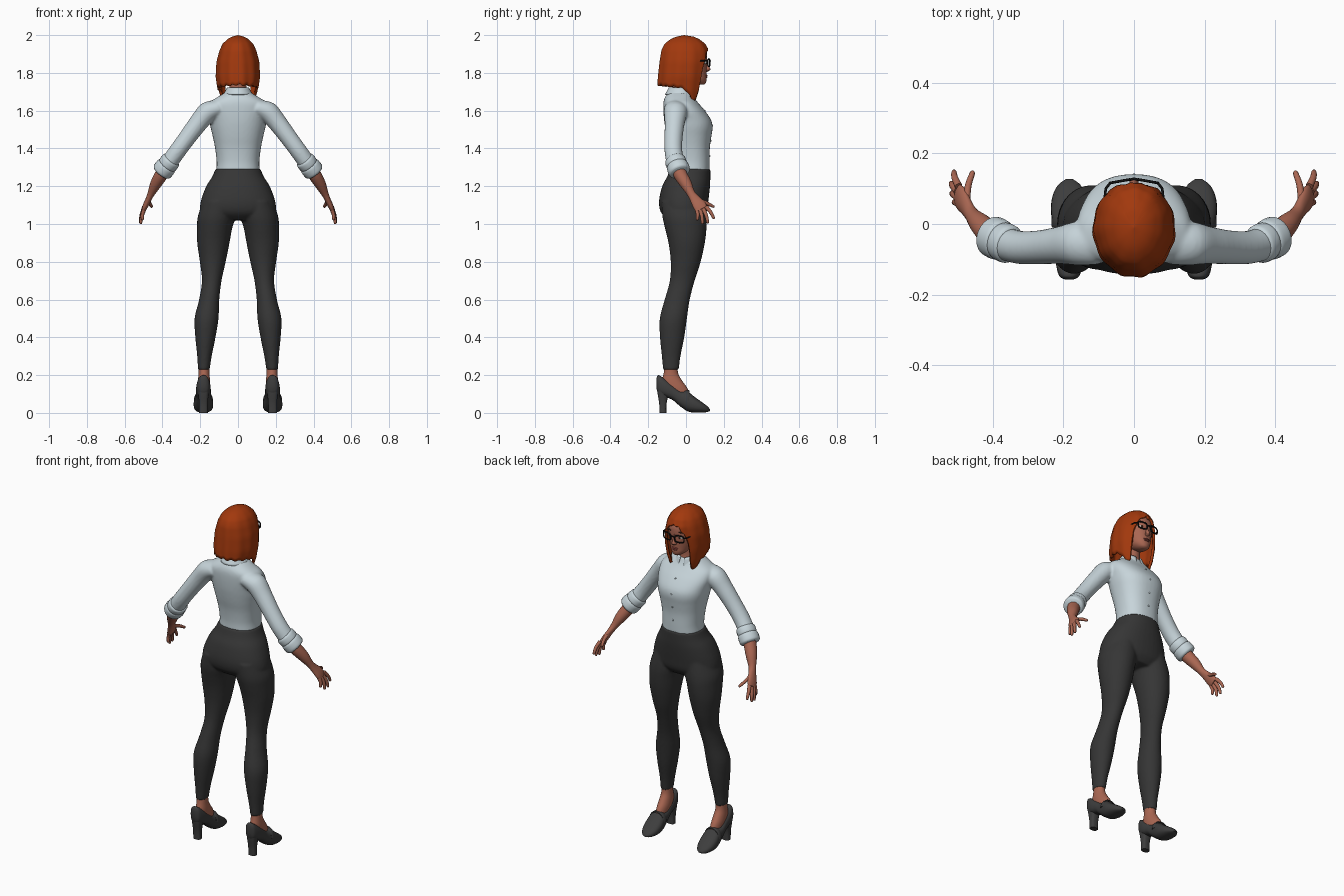
import bpy, bmesh, math
from mathutils import Vector as V

cube = bpy.data.objects.get("Cube")
if cube:
    bpy.data.objects.remove(cube)


def material(name, *rgb):
    m = bpy.data.materials.new(name)
    m.use_nodes = True
    m.diffuse_color = (*rgb, 1)
    bsdf = next(n for n in m.node_tree.nodes if n.type == "BSDF_PRINCIPLED")
    bsdf.inputs["Base Color"].default_value = (*rgb, 1)
    return m


HAIR = material("auburn hair", .36, .04, .004)
SHIRT = material("pale grey cotton", .57, .66, .70)
CLOTH = material("charcoal cloth", .036, .036, .036)
LEATHER = material("dark leather", .047, .047, .047)
SKIN = material("warm brown skin", .40, .135, .085)
FRAME = material("black plastic", .006, .006, .006)
WHITE = material("eye white", .7, .7, .68)
BROWN = material("dark brown", .05, .018, .008)
LIP = material("muted rose", .30, .07, .055)


def finish(name, bm, mat, mirror=False, voxel=0, thick=0):
    """Turn a bmesh into a smooth shaded object with its modifiers."""
    bmesh.ops.recalc_face_normals(bm, faces=bm.faces[:])
    me = bpy.data.meshes.new(name)
    bm.to_mesh(me)
    bm.free()
    me.materials.append(mat)
    ob = bpy.data.objects.new(name, me)
    bpy.context.collection.objects.link(ob)
    for p in me.polygons:
        p.use_smooth = True
    if voxel:
        mod = ob.modifiers.new("blend", "REMESH")
        mod.mode, mod.voxel_size, mod.use_smooth_shade = "VOXEL", voxel, True
        mod = ob.modifiers.new("soften", "SMOOTH")
        mod.factor, mod.iterations = .5, 5
    else:
        bpy.ops.object.select_all(action="DESELECT")
        bpy.context.view_layer.objects.active = ob
        ob.select_set(True)
        bpy.ops.object.shade_smooth_by_angle(angle=math.radians(50))
    if thick:
        mod = ob.modifiers.new("thickness", "SOLIDIFY")
        mod.thickness, mod.offset = thick, -1
    if mirror:
        ob.modifiers.new("mirror", "MIRROR")
    return ob


def spline(a, b, c, d, t):
    return (b * 2 + (c - a) * t + (a * 2 - b * 5 + c * 4 - d) * t * t
            + (b * 3 - a - c * 3 + d) * t ** 3) * .5


def power(x, p):
    return math.copysign(abs(x) ** (2 / p), x)


def loft(bm, rings, n=24, p=2, steps=4):
    """Skin smooth superelliptic rings given as (centre, u, v)."""
    fine, last = [], len(rings) - 1
    for i in range(last):
        four = [rings[max(0, min(last, i + k))] for k in (-1, 0, 1, 2)]
        for s in range(steps):
            fine.append([spline(*q, s / steps) for q in zip(*four)])
    fine.append(rings[-1])
    loops = []
    for c, u, v in fine:
        angles = [math.tau * k / n for k in range(n)]
        loops.append([bm.verts.new(c + u * power(math.cos(a), p) + v * power(math.sin(a), p))
                      for a in angles])
    for a, b in zip(loops, loops[1:]):
        for k in range(n):
            bm.faces.new((a[k], a[k - 1], b[k - 1], b[k]))
    bm.faces.new(loops[0])
    bm.faces.new(loops[-1][::-1])


def level(z, x0, x1, y0, y1):
    """Horizontal ring from its extents."""
    return (V(((x0 + x1) / 2, (y0 + y1) / 2, z)), V(((x1 - x0) / 2, 0, 0)), V((0, (y1 - y0) / 2, 0)))


def body(rows):
    return [level(z, -r, r, b, f) for z, r, b, f in rows]


def path(points, s=1):
    """Rings square to a path of (x, y, z, thickness, breadth)."""
    pos, rings = [V((x * s, y, z)) for x, y, z, *_ in points], []
    for i, (*_, ra, rb) in enumerate(points):
        t = (pos[min(i + 1, len(pos) - 1)] - pos[max(i - 1, 0)]).normalized()
        v = V((0, 1, 0))
        v = (v - t * v.dot(t)).normalized()
        rings.append((pos[i], v.cross(t) * ra, v * rb))
    return rings


def sheet(bm, fn, nu, nv):
    """Open grid surface from fn(u, v)."""
    g = [[bm.verts.new(fn(i / nu, j / nv)) for j in range(nv + 1)] for i in range(nu + 1)]
    for i in range(nu):
        for j in range(nv):
            bm.faces.new((g[i][j], g[i + 1][j], g[i + 1][j + 1], g[i][j + 1]))
    bmesh.ops.remove_doubles(bm, verts=bm.verts[:], dist=1e-5)


def blob(name, mat, centre, size, mirror=False):
    bm = bmesh.new()
    bmesh.ops.create_uvsphere(bm, u_segments=16, v_segments=10, radius=1)
    for v in bm.verts:
        v.co = V([c + s * x for c, s, x in zip(centre, size, v.co)])
    finish(name, bm, mat, mirror)


def lookup(table, x):
    for (a, *p), (b, *q) in zip(table, table[1:]):
        if a <= x <= b:
            t = (x - a) / (b - a)
            return [m + (k - m) * t for m, k in zip(p, q)]
    return table[0][1:] if x < table[0][0] else table[-1][1:]


# Trousers: hips blended with both legs
bm = bmesh.new()
loft(bm, body([(1.02, .12, -.09, .08), (1.06, .195, -.132, .108), (1.12, .197, -.143, .118),
               (1.2, .168, -.126, .127), (1.25, .137, -.1, .129), (1.292, .119, -.083, .129)]), 40, 2.2)
LEG = [(1.12, .015, .185, -.13, .1), (1.04, .013, .213, -.125, .109), (.98, .03, .217, -.112, .109),
       (.9, .045, .216, -.093, .1), (.8, .065, .202, -.081, .078), (.7, .087, .191, -.086, .046),
       (.6, .099, .206, -.113, .02), (.5, .103, .23, -.139, .005), (.4, .119, .226, -.138, -.009),
       (.3, .139, .216, -.128, -.029), (.228, .15, .212, -.122, -.038)]
for s in (1, -1):
    loft(bm, [level(z, a * s, b * s, y0, y1) for z, a, b, y0, y1 in LEG], 28)
finish("trousers", bm, CLOTH, voxel=.007)

# Shirt: torso blended with both sleeves
bm = bmesh.new()
loft(bm, body([(1.28, .115, -.077, .124), (1.33, .113, -.077, .125), (1.4, .121, -.086, .126),
               (1.46, .133, -.1, .134), (1.51, .145, -.11, .141), (1.55, .152, -.116, .133),
               (1.6, .162, -.12, .1), (1.64, .155, -.12, .066), (1.668, .115, -.113, .045),
               (1.7, .062, -.092, .03)]), 40, 2.3)
SLEEVE = [(.1, -.055, 1.615, .045, .06), (.16, -.055, 1.593, .055, .062), (.21, -.06, 1.535, .05, .053),
          (.27, -.066, 1.455, .046, .048), (.325, -.066, 1.38, .045, .047), (.375, -.052, 1.31, .045, .048)]
for s in (1, -1):
    loft(bm, path(SLEEVE, s), 24)
finish("shirt", bm, SHIRT, voxel=.007)

# Rolled cuffs
bm = bmesh.new()
for a, b, r in ((0, .5, .052), (.42, 1, .055)):
    ends = [V((.35, -.06, 1.342)).lerp(V((.407, -.032, 1.272)), t) for t in (a, a * .8 + b * .2, a * .2 + b * .8, b)]
    loft(bm, path([(*e, r * k, r * k * 1.06) for e, k in zip(ends, (.88, 1, 1, .86))]), 24)
finish("sleeve_cuffs", bm, SHIRT, True)

# Folded collar, open at the front
def collar(u, v):
    a = math.radians(14 + 332 * u)
    front = max(0, math.cos(a)) ** 2
    r = .058 + .02 * v
    return V((r * math.sin(a), -.027 + (r + .006) * math.cos(a), 1.722 - .018 * front - v * (.036 + .03 * front)))

bm = bmesh.new()
sheet(bm, collar, 36, 4)
finish("collar", bm, SHIRT, thick=.006)

# Shirt buttons
for z in (1.6, 1.52, 1.44, 1.36):
    y = lookup([(1.33, .125), (1.4, .126), (1.46, .134), (1.51, .141), (1.55, .133), (1.6, .1)], z)[0]
    blob("shirt_button", SHIRT, (0, y, z), (.005, .004, .005))

# Forearms with hands and fingers
bm = bmesh.new()
loft(bm, path([(.375, -.05, 1.31, .036, .036), (.405, -.03, 1.262, .035, .036), (.435, .0, 1.212, .03, .031),
               (.458, .025, 1.165, .02, .022), (.472, .045, 1.135, .016, .026), (.488, .07, 1.1, .015, .035),
               (.498, .084, 1.077, .011, .032)]), 20)
FINGERS = [((.497, .058, 1.075), (.507, .06, 1.02)), ((.499, .075, 1.075), (.516, .088, 1.0)),
           ((.499, .092, 1.08), (.518, .117, 1.004)), ((.496, .106, 1.092), (.51, .15, 1.027)),
           ((.474, .06, 1.128), (.456, .15, 1.09))]
for a, b in FINGERS:
    a, b = V(a), V(b)
    mid = a.lerp(b, .5) + V((.004, .003, .002))
    loft(bm, path([(*p, r, r) for p, r in ((a, .011), (mid, .0095), (a.lerp(b, .92), .0075), (b, .003))]), 10, 2, 3)
finish("arms_and_hands", bm, SKIN, True)

# Ankles and insteps
bm = bmesh.new()
loft(bm, [level(z, .18 - r, .18 + r, a, b) for z, r, a, b in
          ((.27, .03, -.11, -.045), (.21, .029, -.118, -.042), (.17, .032, -.128, -.02),
           (.135, .033, -.125, .005), (.1, .03, -.11, .02))], 20)
finish("ankles", bm, SKIN, True)

# Heeled shoes: upper, block heel and strap
SHOE = [(-.157, .012, .135, .18), (-.146, .029, .1, .2), (-.11, .038, .085, .178), (-.07, .039, .068, .148),
        (-.03, .042, .034, .118), (.01, .049, .008, .112), (.045, .052, .002, .085), (.08, .047, .002, .06),
        (.11, .032, .004, .038), (.127, .01, .01, .02)]
bm = bmesh.new()
loft(bm, [(V((.183, y, (a + b) / 2)), V((w, 0, 0)), V((0, 0, (b - a) / 2))) for y, w, a, b in SHOE], 24, 2.5)
loft(bm, [level(z, .183 - r, .183 + r, a, b) for z, r, a, b in
          ((0, .023, -.14, -.104), (.05, .023, -.142, -.103), (.1, .028, -.15, -.09), (.14, .034, -.154, -.07))], 20, 3)
loft(bm, [(V((.183 + .046 * math.cos(a), .004, .066 + .05 * math.sin(a))),
           V((.005 * math.cos(a), 0, .005 * math.sin(a))), V((0, .014, 0)))
          for a in [math.pi * k / 8 for k in range(9)]], 10, 3, 2)
finish("shoes", bm, LEATHER, True)

# Neck and head
bm = bmesh.new()
loft(bm, body([(1.64, .06, -.08, .045), (1.68, .052, -.078, .032), (1.72, .045, -.07, .025), (1.8, .045, -.07, .03)]))
finish("neck", bm, SKIN)
bm = bmesh.new()
loft(bm, body([(1.738, .014, .06, .094), (1.746, .03, .03, .104), (1.765, .05, -.02, .109), (1.79, .063, -.06, .109),
               (1.82, .072, -.085, .11), (1.86, .08, -.1, .111), (1.91, .08, -.105, .108), (1.95, .06, -.09, .08),
               (1.965, .03, -.06, .04)]), 32, 2.15)
loft(bm, body([(1.806, .005, .1, .115), (1.814, .014, .1, .126), (1.822, .011, .1, .129), (1.845, .007, .1, .118),
               (1.87, .006, .1, .113)]), 12)
finish("head", bm, SKIN)
blob("upper_lip", LIP, (0, .107, 1.786), (.021, .008, .005))
blob("lower_lip", LIP, (0, .107, 1.778), (.017, .008, .005))
blob("eyes", WHITE, (.034, .1, 1.856), (.016, .009, .009), True)
blob("irises", BROWN, (.034, .107, 1.856), (.007, .004, .008), True)
blob("eyebrows", BROWN, (.036, .101, 1.886), (.02, .007, .004), True)

# Glasses: rims, bridge and side arms
cu = bpy.data.curves.new("glasses", "CURVE")
cu.dimensions, cu.bevel_depth, cu.bevel_resolution = "3D", .0038, 2


def wire(points, closed=False):
    sp = cu.splines.new("POLY")
    sp.points.add(len(points) - 1)
    for q, co in zip(sp.points, points):
        q.co = (*co, 1)
    sp.use_cyclic_u = closed


for s in (1, -1):
    ring = [(power(math.cos(a), 3), power(math.sin(a), 3)) for a in [math.tau * k / 24 for k in range(24)]]
    wire([(s * (.04 + .028 * c), .121 - .005 * c, 1.854 + .02 * h) for c, h in ring], True)
    wire([(s * .068, .115, 1.864), (s * .08, .1, 1.864), (s * .09, .0, 1.862)])
wire([(-.012, .125, 1.86), (0, .128, 1.863), (.012, .125, 1.86)])
cu.materials.append(FRAME)
bpy.context.collection.objects.link(bpy.data.objects.new("glasses", cu))

# Bobbed hair with a parted fringe and longer front locks
SHAPE = [(1.64, .088, -.15, .095), (1.7, .105, -.153, .112), (1.78, .117, -.149, .12), (1.86, .113, -.14, .124),
         (1.92, .097, -.13, .119), (1.955, .08, -.113, .1), (1.98, .054, -.08, .068), (1.992, .032, -.05, .04),
         (2.0, 0, -.01, -.01)]
EDGE = [(0, 1.93), (18, 1.915), (32, 1.885), (41, 1.84), (46, 1.75), (50, 1.665), (58, 1.645), (66, 1.665),
        (78, 1.7), (95, 1.722), (130, 1.73), (180, 1.738)]


def hair(u, v):
    deg = abs(u * 360 - 180)
    a = math.radians(u * 360 - 180)
    low = lookup(EDGE, deg)[0] + .004 * math.sin(a * 17)
    z = 2 - (2 - low) * (1 - math.cos(v * math.pi / 2))
    r, back, front = lookup(SHAPE, z)
    k = 1 + .018 * v * math.sin(a * 11 + v)
    return V((r * k * math.sin(a), (front + back) / 2 + (front - back) / 2 * k * math.cos(a), z))


bm = bmesh.new()
sheet(bm, hair, 120, 22)
finish("hair", bm, HAIR, thick=.014)
